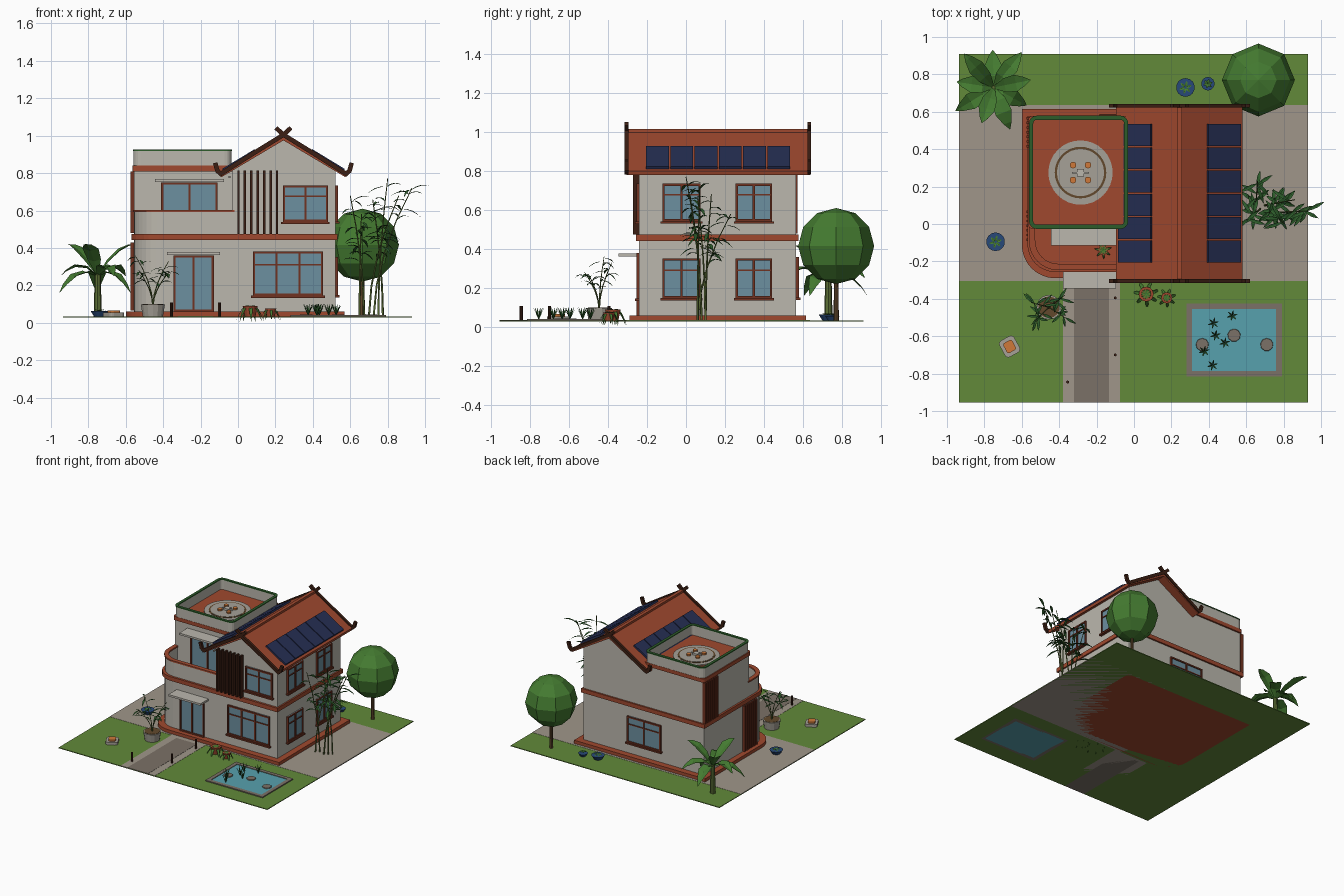
import bpy, bmesh, math, random
from mathutils import Vector

if "Cube" in bpy.data.objects:
    bpy.data.objects.remove(bpy.data.objects["Cube"])
random.seed(4)

def mat(name, r, g, b):
    m = bpy.data.materials.new(name)
    m.diffuse_color = [(c / 255) ** 2.2 for c in (r, g, b)] + [1]
    m.use_nodes = True
    m.node_tree.nodes["Principled BSDF"].inputs["Base Color"].default_value = m.diffuse_color
    return m

WALL = mat("plaster", 186, 182, 172)
RED = mat("terracotta", 158, 74, 50)
WOOD = mat("dark_wood", 62, 36, 26)
FRAME = mat("frame", 112, 54, 38)
GLASS = mat("glass", 108, 142, 158)
PANEL = mat("panel", 42, 50, 84)
GRASS = mat("grass", 98, 136, 60)
PAVE = mat("paving", 158, 149, 137)
DARK = mat("dark_paving", 122, 113, 103)
WATER = mat("water", 88, 160, 172)
LEAF = mat("leaf", 70, 122, 52)
DEEP = mat("deep_leaf", 48, 92, 46)
CANE = mat("cane", 92, 110, 56)
BARK = mat("bark", 98, 74, 48)
BLUE = mat("blue_glaze", 44, 74, 120)
STONE = mat("stone", 165, 160, 150)
ORANGE = mat("orange", 205, 120, 60)

def finish(name, bm, m):
    bmesh.ops.recalc_face_normals(bm, faces=bm.faces)
    me = bpy.data.meshes.new(name)
    bm.to_mesh(me)
    bm.free()
    me.materials.append(m)
    ob = bpy.data.objects.new(name, me)
    bpy.context.collection.objects.link(ob)
    return ob

def place(axis, u, v, w):
    return {'z': (u, v, w), 'y': (u, w, v), 'x': (w, u, v)}[axis]

def prism(name, pts, a, b, axis, m):
    bm = bmesh.new()
    lo = [bm.verts.new(place(axis, u, v, a)) for u, v in pts]
    hi = [bm.verts.new(place(axis, u, v, b)) for u, v in pts]
    bm.faces.new(lo)
    bm.faces.new(hi)
    for i in range(len(pts)):
        j = (i + 1) % len(pts)
        bm.faces.new((lo[i], lo[j], hi[j], hi[i]))
    return finish(name, bm, m)

def boxes(name, m, *ranges):
    bm = bmesh.new()
    for x0, x1, y0, y1, z0, z1 in ranges:
        for v in bmesh.ops.create_cube(bm, size=1)['verts']:
            v.co = (x1 if v.co.x > 0 else x0, y1 if v.co.y > 0 else y0, z1 if v.co.z > 0 else z0)
    return finish(name, bm, m)

def strip(name, pts, width, a, b, axis, m, closed=False):
    # constant-width wall following a flat path
    bm, rings, n = bmesh.new(), [], len(pts)
    P = [Vector(p) for p in pts]
    for i, p in enumerate(P):
        d0 = (p - P[i - 1]).normalized() if i or closed else None
        d1 = (P[(i + 1) % n] - p).normalized() if i < n - 1 or closed else None
        d0, d1 = d0 or d1, d1 or d0
        t = (d0 + d1).normalized()
        o = Vector((-t.y, t.x)) * width / 2 / max(0.5, t.dot(d0))
        rings.append([bm.verts.new(place(axis, *q, w)) for q, w in ((p - o, a), (p + o, a), (p + o, b), (p - o, b))])
    for i in range(n if closed else n - 1):
        r, s = rings[i], rings[(i + 1) % n]
        for k in range(4):
            bm.faces.new((r[k], r[(k + 1) % 4], s[(k + 1) % 4], s[k]))
    if not closed:
        bm.faces.new(rings[0])
        bm.faces.new(rings[-1])
    return finish(name, bm, m)

def outline(x0, x1, y0, y1, front_left, other=0.0, seg=8):
    # rectangle with rounded corners, counterclockwise from front left
    pts = []
    for k, (x, y, r) in enumerate(((x0, y0, front_left), (x1, y0, other), (x1, y1, other), (x0, y1, other))):
        cx, cy = x + (r if x == x0 else -r), y + (r if y == y0 else -r)
        for i in range(seg + 1 if r else 1):
            a = math.pi * (1 + k / 2 + i / seg / 2)
            pts.append((cx + r * math.cos(a), cy + r * math.sin(a)))
    return pts

def cyl(name, x, y, z0, z1, r0, r1, m, n=16):
    bm = bmesh.new()
    bmesh.ops.create_cone(bm, cap_ends=True, segments=n, radius1=r0, radius2=r1, depth=z1 - z0)
    bmesh.ops.translate(bm, verts=bm.verts, vec=(x, y, (z0 + z1) / 2))
    return finish(name, bm, m)

def window(name, face, p, u0, u1, z0, z1, cols=2, transom=True, sill=True):
    sgn = 1 if face[0] == '+' else -1
    def r(a, b, c, d, d0, d1):
        q = sorted((p + sgn * d0, p + sgn * d1))
        return (a, b, *q, c, d) if face[1] == 'y' else (*q, a, b, c, d)
    f = 0.011
    boxes(name + "_glass", GLASS, r(u0, u1, z0, z1, -0.01, 0.006))
    parts = [r(u0, u1, z1 - f, z1, 0, 0.014), r(u0, u1, z0, z0 + f, 0, 0.014)]
    parts += [r(u - f / 2, u + f / 2, z0, z1, 0, 0.014) for u in [u0 + (u1 - u0) * i / cols for i in range(cols + 1)]]
    if transom:
        zt = z0 + (z1 - z0) * 0.7
        parts.append(r(u0, u1, zt - 0.004, zt + 0.004, 0, 0.012))
    if sill:
        parts.append(r(u0 - 0.015, u1 + 0.015, z0 - 0.012, z0, 0, 0.022))
    boxes(name + "_frame", FRAME, *parts)

def leaves(name, m, blades):
    # blade: base, heading, length, width, rise, droop
    bm = bmesh.new()
    for base, ang, ln, wd, rise, droop in blades:
        d, s = Vector((math.cos(ang), math.sin(ang), 0)), Vector((-math.sin(ang), math.cos(ang), 0))
        prev = None
        for t, w in ((0, 0.12), (0.3, 0.85), (0.6, 1), (0.85, 0.5), (1, 0.03)):
            c = Vector(base) + d * ln * t + Vector((0, 0, rise * t - droop * t * t))
            row = [bm.verts.new(c + s * wd / 2 * w * k + Vector((0, 0, abs(k) * wd * w * 0.15))) for k in (-1, 0, 1)]
            if prev:
                for k in (0, 1):
                    bm.faces.new((prev[k], prev[k + 1], row[k + 1], row[k]))
            prev = row
    return finish(name, bm, m)

def cane(name, a, b, r, m):
    cu = bpy.data.curves.new(name, 'CURVE')
    cu.dimensions, cu.bevel_depth, cu.bevel_resolution, cu.use_fill_caps = '3D', r, 1, True
    sp = cu.splines.new('POLY')
    sp.points.add(4)
    for i in range(5):
        t = i / 4
        sp.points[i].co = (a[0] + (b[0] - a[0]) * t ** 1.8, a[1] + (b[1] - a[1]) * t ** 1.8, a[2] + (b[2] - a[2]) * t, 1)
        sp.points[i].radius = 1 - 0.6 * t
    cu.materials.append(m)
    bpy.context.collection.objects.link(bpy.data.objects.new(name, cu))

def bamboo(name, stems, r, size, count):
    bl = []
    for i, (a, b) in enumerate(stems):
        cane(f"{name}_cane_{i}", a, b, r, CANE)
        for k in range(count):
            t = random.uniform(0.5, 1)
            base = [a[j] + (b[j] - a[j]) * (t if j == 2 else t ** 1.8) for j in range(3)]
            bl.append((base, random.uniform(0, 6.28), size * random.uniform(0.7, 1.1), size * 0.2, size * random.uniform(0, 0.8), size * 0.5))
    leaves(name + "_leaves", DEEP, bl)

def tuft(name, x, y, z, n, ln, wd, rise, droop, m=LEAF):
    leaves(name, m, [((x, y, z), 6.283 * i / n + 0.3, ln, wd, rise, droop) for i in range(n)])

G = 0.033
# site: lawn, paving band, path
boxes("lawn", GRASS, (-0.935, 0.93, -0.955, 0.91, 0.027, G))
boxes("paving", PAVE, (-0.935, 0.93, -0.305, 0.635, 0.027, 0.0345), (-0.38, -0.075, -0.955, -0.305, 0.027, 0.0345))
boxes("path", DARK, (-0.32, -0.135, -0.955, -0.33, 0.027, 0.036))

# pond with rim, stepping stones and reeds
strip("pond_rim", [(0.295, -0.8), (0.775, -0.8), (0.775, -0.44), (0.295, -0.44)], 0.03, 0.027, 0.041, 'z', DARK, True)
boxes("pond_water", WATER, (0.3, 0.77, -0.795, -0.445, 0.027, 0.0365))
for i, (x, y) in enumerate(((0.365, -0.645), (0.535, -0.595), (0.71, -0.645))):
    cyl(f"stepping_stone_{i}", x, y, G, 0.043, 0.036, 0.033, DARK, 9)
for i, (x, y) in enumerate(((0.425, -0.53), (0.435, -0.595), (0.375, -0.68), (0.485, -0.635), (0.42, -0.755), (0.525, -0.49))):
    tuft(f"reeds_{i}", x, y, 0.036, 6, 0.03, 0.008, 0.07, 0.005, DEEP)

# ground floor, plinth and bands
prism("plinth", outline(-0.6, 0.57, -0.29, 0.615, 0.18), 0.027, 0.06, 'z', RED)
prism("ground_floor", outline(-0.555, 0.52, -0.24, 0.565, 0.14), 0.06, 0.445, 'z', WALL)
prism("floor_band", outline(-0.57, 0.532, -0.257, 0.578, 0.15), 0.442, 0.475, 'z', RED)

# upper gabled wing
prism("gable_wing", [(-0.03, 0.47), (0.52, 0.47), (0.52, 0.82), (0.243, 0.985), (-0.03, 0.82)], -0.24, 0.565, 'y', WALL)

# tower with terrace parapet
boxes("tower", WALL, (-0.555, -0.03, -0.01, 0.565, 0.47, 0.812))
prism("terrace_slab", outline(-0.565, -0.03, -0.025, 0.578, 0.02, 0.02, 3), 0.81, 0.84, 'z', RED)
rim = outline(-0.55, -0.042, -0.015, 0.568, 0.03, 0.03, 4)
strip("terrace_parapet", rim, 0.016, 0.84, 0.918, 'z', WALL, True)
strip("parapet_cap", rim, 0.022, 0.918, 0.926, 'z', DEEP, True)

# balcony
arc = [(-0.545, 0.0)] + outline(-0.545, 0, -0.23, 0.5, 0.14)[:9] + [(-0.02, -0.23)]
strip("balcony_wall", arc, 0.02, 0.475, 0.592, 'z', WALL)
strip("balcony_cap", arc, 0.034, 0.592, 0.604, 'z', RED)

# gable roof, bargeboards, ridge and gutters
prism("roof", [(-0.095, 0.80), (0.243, 1.005), (0.581, 0.80), (0.575, 0.778), (0.243, 0.975), (-0.089, 0.778)], -0.305, 0.635, 'y', RED)
boxes("ridge_cap", RED, (0.23, 0.256, -0.305, 0.635, 0.99, 1.014))
for tag, y in (("front", -0.315), ("back", 0.622)):
    for s, side in ((-1, "left"), (1, "right")):
        pts = [(0.243 + s * u, z) for u, z in ((-0.04, 1.042), (0, 1.005), (0.17, 0.9), (0.335, 0.796), (0.353, 0.812), (0.365, 0.855))]
        strip(f"bargeboard_{tag}_{side}", pts, 0.024, y, y + 0.02, 'y', WOOD)
boxes("downpipe", STONE, (-0.05, -0.04, -0.25, -0.02, 0.775, 0.785))

# solar panels on both slopes
for s, side in ((-1, "left"), (1, "right")):
    for i in range(6):
        y = -0.205 + i * 0.1245
        za, zb = 1.005 - 0.148 * 0.607, 1.005 - 0.322 * 0.607
        prism(f"solar_panel_{side}_{i}", [(0.243 + s * 0.148, za), (0.243 + s * 0.322, zb), (0.243 + s * 0.328, zb + 0.013),
              (0.243 + s * 0.154, za + 0.013)], y, y + 0.117, 'y', PANEL)

# windows and doors
window("front_door", "-y", -0.24, -0.34, -0.135, 0.06, 0.36, 2, False, False)
window("front_window_low", "-y", -0.24, 0.085, 0.45, 0.145, 0.38, 3)
window("front_window_high", "-y", -0.24, 0.245, 0.475, 0.54, 0.735)
window("balcony_door", "-y", -0.01, -0.405, -0.115, 0.478, 0.75, 2, False, False)
window("back_window", "+y", 0.565, -0.17, 0.12, 0.15, 0.36)
for tag, z0, z1 in (("low", 0.148, 0.352), ("high", 0.542, 0.735)):
    for i, (a, b) in enumerate(((-0.115, 0.07), (0.26, 0.435))):
        window(f"side_window_{tag}_{i}", "+x", 0.52, a, b, z0, z1)

# canopies and slatted screens
boxes("door_canopy", WALL, (-0.38, -0.095, -0.345, -0.24, 0.362, 0.377))
boxes("balcony_canopy", WALL, (-0.445, -0.075, -0.115, -0.01, 0.753, 0.768))
boxes("front_slats", WOOD, *[(x - 0.006, x + 0.006, -0.272, -0.24, 0.475, 0.815) for x in [0.002 + i * 0.0345 for i in range(7)]])
for tag, y, z0, z1 in (("high", 0.41, 0.48, 0.808), ("low", -0.09, 0.065, 0.43)):
    boxes(f"side_slats_{tag}", FRAME, *[(-0.576, -0.55, y + i * 0.025, y + i * 0.025 + 0.012, z0, z1) for i in range(7)])

# landing pad with small drone
hx, hy = -0.286, 0.275
for i, (r, z, m) in enumerate(((0.172, 0.847, STONE), (0.138, 0.849, BARK), (0.126, 0.851, STONE))):
    cyl(f"landing_pad_{i}", hx, hy, 0.838, z, r, r, m, 32)
boxes("drone_body", WALL, (hx - 0.02, hx + 0.02, hy - 0.02, hy + 0.02, 0.851, 0.866), (hx - 0.045, hx + 0.045, hy - 0.004, hy + 0.004, 0.853, 0.86))
for i in range(4):
    cyl(f"drone_rotor_{i}", hx + (0.04 if i % 2 else -0.04), hy + (0.04 if i > 1 else -0.04), 0.851, 0.864, 0.018, 0.018, ORANGE, 10)

# round tree
cyl("tree_trunk", 0.665, 0.77, G, 0.3, 0.014, 0.01, BARK, 8)
bm = bmesh.new()
bmesh.ops.create_uvsphere(bm, u_segments=8, v_segments=6, radius=0.195)
bmesh.ops.translate(bm, verts=bm.verts, vec=(0.665, 0.77, 0.415))
finish("tree_crown", bm, LEAF)

# palm
cyl("palm_trunk", -0.75, 0.73, G, 0.26, 0.022, 0.016, CANE, 8)
leaves("palm_leaves", LEAF, [((-0.75, 0.73, 0.25), i * 0.698 + 0.2, 0.2 + 0.04 * (i % 2), 0.09,
                             (0.3, 0.2, 0.12)[i % 3], (0.13, 0.2, 0.21)[i % 3]) for i in range(9)])

# bamboo clump at the side and potted bamboo in front
tops = ((0.66, 0.23, 0.58), (0.6, 0.02, 0.68), (0.86, 0.13, 0.68), (0.93, 0.07, 0.72), (0.8, -0.0, 0.77), (0.72, 0.06, 0.66))
bamboo("bamboo", [((0.65 + 0.025 * i, 0.06 + 0.02 * (i % 3), G), t) for i, t in enumerate(tops)], 0.006, 0.1, 11)
cyl("planter", -0.455, -0.445, G, 0.098, 0.055, 0.066, STONE, 14)
cyl("planter_soil", -0.455, -0.445, 0.09, 0.1, 0.058, 0.058, BARK, 14)
ptops = ((-0.55, -0.42, 0.36), (-0.53, -0.52, 0.28), (-0.37, -0.5, 0.27), (-0.37, -0.38, 0.33))
bamboo("potted_bamboo", [((-0.455, -0.445, 0.09), t) for t in ptops], 0.004, 0.075, 7)

# glazed bowls
for i, (x, y, r) in enumerate(((-0.74, -0.095, 0.05), (0.275, 0.73, 0.05), (0.395, 0.75, 0.036))):
    cyl(f"bowl_{i}", x, y, G, 0.033 + r * 0.62, r * 0.6, r, BLUE, 14)
    tuft(f"bowl_plant_{i}", x, y, 0.06, 6, r * 0.7, 0.014, 0.025, 0.02)

# terracotta pots with drooping plants
for i, (x, y, z, r) in enumerate(((0.065, -0.375, G, 0.04), (0.175, -0.395, G, 0.03), (-0.165, -0.14, 0.475, 0.025))):
    cyl(f"clay_pot_{i}", x, y, z, z + r * 1.4, r * 0.7, r, RED, 12)
    tuft(f"pot_plant_{i}", x, y, z + r * 1.4, 7, r * 1.9, r * 0.5, r * 0.9, r * (2.95 if z < 0.1 else 2))

# path bollards and lawn robot
for i, (x, y) in enumerate(((-0.1, -0.395), (-0.1, -0.7), (-0.355, -0.845))):
    cyl(f"bollard_{i}", x, y, G, 0.108, 0.008, 0.008, WOOD, 8)
for nm, s, z0, z1, m in (("mower_base", 1, G, 0.054, STONE), ("mower_lid", 0.6, 0.054, 0.066, ORANGE)):
    ob = prism(nm, outline(-0.045 * s, 0.045 * s, -0.05 * s, 0.05 * s, 0.02 * s, 0.02 * s, 3), z0, z1, 'z', m)
    ob.location, ob.rotation_euler = (-0.665, -0.655, 0), (0, 0, 0.5)
